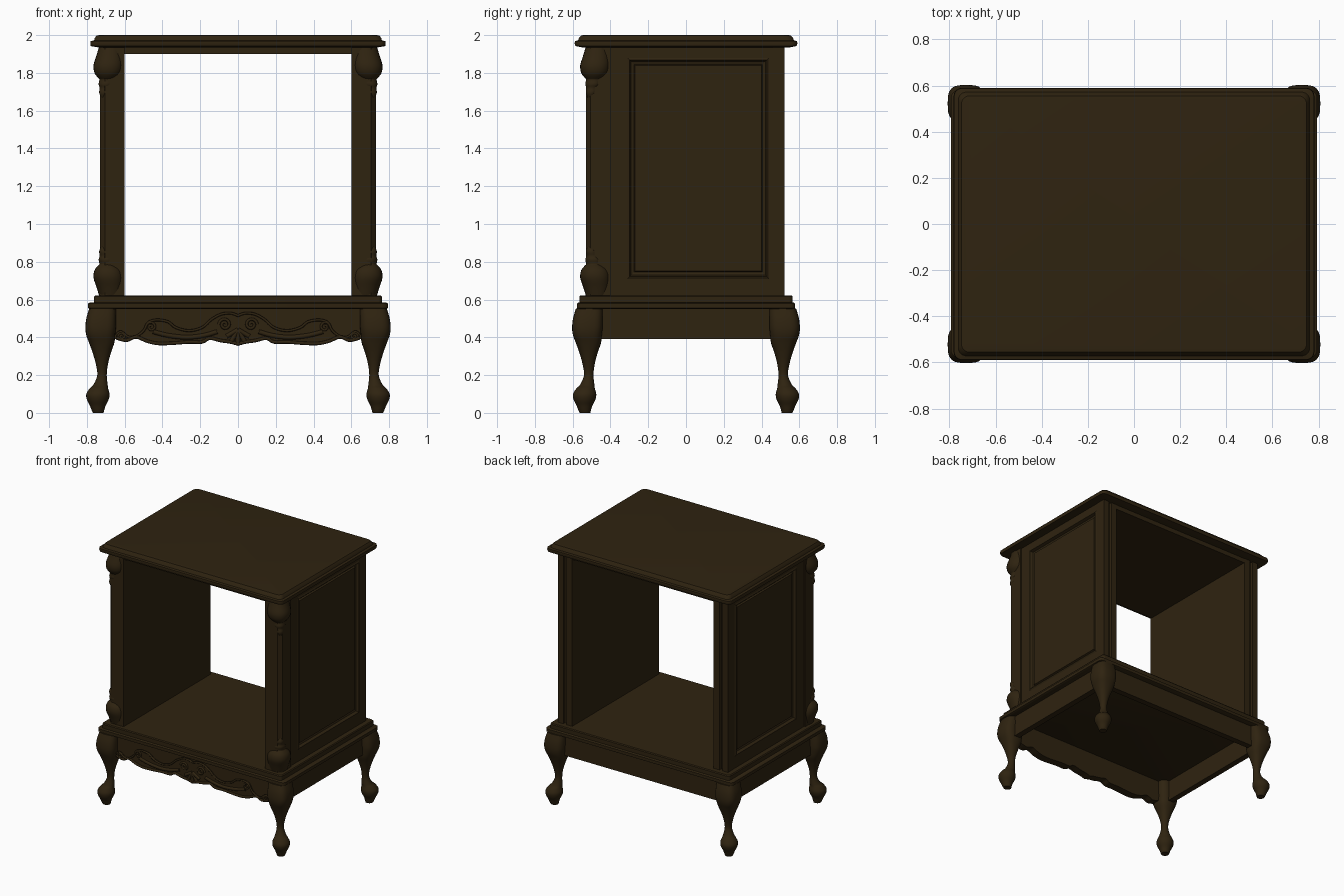
import bpy, bmesh, math

cube = bpy.data.objects.get("Cube")
if cube:
    bpy.data.objects.remove(cube)

WOOD = (0.028, 0.0168, 0.0052, 1)
mat = bpy.data.materials.new("dark walnut")
mat.use_nodes = True
mat.diffuse_color = WOOD
bsdf = next(n for n in mat.node_tree.nodes if n.type == 'BSDF_PRINCIPLED')
bsdf.inputs["Base Color"].default_value = WOOD
bsdf.inputs["Roughness"].default_value = 0.6


def finish(name, bm, angle=35):
    bmesh.ops.recalc_face_normals(bm, faces=bm.faces)
    me = bpy.data.meshes.new(name)
    bm.to_mesh(me)
    bm.free()
    me.materials.append(mat)
    ob = bpy.data.objects.new(name, me)
    bpy.context.collection.objects.link(ob)
    bpy.ops.object.select_all(action='DESELECT')
    ob.select_set(True)
    bpy.context.view_layer.objects.active = ob
    bpy.ops.object.shade_smooth_by_angle(angle=math.radians(angle))
    return ob


def loft(name, rings, angle=35):
    """Skin a stack of closed rings and cap both ends."""
    bm = bmesh.new()
    loops = [[bm.verts.new(p) for p in ring] for ring in rings]
    n = len(loops[0])
    for a, b in zip(loops, loops[1:]):
        for i in range(n):
            j = (i + 1) % n
            bm.faces.new((a[i], a[j], b[j], b[i]))
    bm.faces.new(loops[0])
    bm.faces.new(loops[-1])
    return finish(name, bm, angle)


def box(name, x0, x1, y0, y1, z0, z1):
    ring = lambda z: [(x0, y0, z), (x1, y0, z), (x1, y1, z), (x0, y1, z)]
    return loft(name, [ring(z0), ring(z1)])


def slab(name, profile, radius):
    """Round-cornered board; profile holds (half width, half depth, z)."""
    rings = []
    for hx, hy, z in profile:
        ring = []
        for k in range(4):
            for s in range(7):
                a = math.pi / 2 * (k + s / 6)
                cx = (hx - radius) * (1 if k in (0, 3) else -1)
                cy = (hy - radius) * (1 if k < 2 else -1)
                ring.append((cx + radius * math.cos(a), cy + radius * math.sin(a), z))
        rings.append(ring)
    return loft(name, rings)


def smooth_rows(rows, steps=4):
    """Catmull-Rom interpolation of rows of numbers."""
    out = []
    for i in range(len(rows) - 1):
        a, b = rows[max(i - 1, 0)], rows[i]
        c, d = rows[i + 1], rows[min(i + 2, len(rows) - 1)]
        for s in range(steps):
            t = s / steps
            out.append(tuple(
                0.5 * (2 * q + (r - p) * t + (2 * p - 5 * q + 4 * r - w) * t ** 2
                       + (3 * q - p - 3 * r + w) * t ** 3)
                for p, q, r, w in zip(a, b, c, d)))
    return out + [rows[-1]]


def corner_form(name, rows, sx, sy, power):
    """Turned corner piece; rows hold (z, inner x, outer x, squareness)."""
    rings = []
    for z, lo, hi in rows:
        c, r = (lo + hi) / 2, (hi - lo) / 2
        ring = []
        for k in range(24):
            a = math.tau * k / 24
            u, v = math.cos(a), math.sin(a)
            p = 2 / power(z)
            dx = r * math.copysign(abs(u) ** p, u)
            dy = r * math.copysign(abs(v) ** p, v)
            ring.append((sx * (c + dx), sy * (c - 0.205 + dy), z))
        rings.append(ring)
    return loft(name, rings, 45)


def plate(name, outline, y0, y1):
    return loft(name, [[(x, y, z) for x, z in outline] for y in (y0, y1)])


# Moulded top and plinth
slab("top_board", [(.74, .55, 1.935), (.78, .585, 1.942), (.782, .59, 1.955), (.78, .588, 1.968),
                   (.762, .572, 1.972), (.758, .566, 1.985), (.748, .556, 1.998),
                   (.735, .543, 2.0)], .035)
box("top_lining", -.61, .61, -.52, .52, 1.90, 1.94)
slab("plinth_lower", [(.785, .57, .55), (.794, .578, .555), (.794, .578, .578), (.785, .57, .584)], .03)
slab("plinth_upper", [(.762, .565, .584), (.762, .565, .615), (.757, .56, .622)], .02)

# Side walls with a moulded field, and chamfered front posts
PANEL = [(0, .72), (0, .72), (.012, .726), (.02, .705), (.035, .70), (.04, .712)]
for side, sx in (("left", 1), ("right", -1)):
    rings = [[(sx * .60, y, z) for y, z in ((-.41, .62), (.50, .62), (.50, 1.94), (-.41, 1.94))],
             [(sx * .72, y, z) for y, z in ((-.41, .62), (.50, .62), (.50, 1.94), (-.41, 1.94))]]
    for d, x in PANEL[1:]:
        y0, y1, z0, z1 = -.31 + d, .44 - d, .71 + d, 1.88 - d
        rings.append([(sx * x, y, z) for y, z in ((y0, z0), (y1, z0), (y1, z1), (y0, z1))])
    loft(side + "_wall", rings, 20)
    for part, x0, x1 in (("outer", .675, .722), ("inner", .60, .65)):
        box(f"{side}_back_{part}_stile", sx * x0, sx * x1, .46, .522, .62, 1.94)
    post = [(.60, -.53), (.705, -.53), (.73, -.505), (.73, -.40), (.60, -.40)]
    loft(side + "_front_post", [[(sx * x, y, z) for x, y in post] for z in (.62, 1.94)])

# Carved leaves at the ends of the front posts: (distance from end, inner, outer)
LEAF = [(0, .615, .735), (.05, .607, .75), (.10, .605, .765), (.14, .615, .76), (.165, .64, .742),
        (.175, .652, .734), (.20, .655, .738), (.22, .672, .732), (.245, .68, .735), (.27, .70, .725)]
for side, sx in (("left", 1), ("right", -1)):
    for end, base, direction, scale in (("upper", 1.94, -1, 1), ("lower", .62, 1, .96)):
        rows = [(base + direction * d * scale, lo, hi) for d, lo, hi in smooth_rows(LEAF, 3)]
        corner_form(f"{side}_{end}_leaf", rows, sx, -1, lambda z: 2.2)

# Cabriole legs with scroll feet: (z, inner, outer)
LEG = [(0, .712, .768), (.015, .708, .775), (.04, .70, .785), (.07, .685, .80), (.10, .68, .803),
       (.13, .688, .785), (.15, .69, .765), (.20, .695, .745), (.26, .688, .753), (.32, .672, .77),
       (.37, .655, .788), (.41, .65, .803), (.45, .646, .808), (.50, .645, .803), (.552, .645, .788)]
for side, sx in (("left", 1), ("right", -1)):
    for end, sy in (("front", -1), ("back", 1)):
        corner_form(f"{side}_{end}_leg", smooth_rows(LEG), sx, sy,
                    lambda z: 2 + 1.2 * min(1, max(0, (z - .25) / .2)))

# Plain aprons
for side, sx in (("left", 1), ("right", -1)):
    box(side + "_apron", sx * .70, sx * .745, -.46, .46, .392, .552)
box("back_apron", -.66, .66, .495, .54, .392, .552)


# Scalloped front apron with carved relief
def mirrored(half):
    return [(-x, z) for x, z in reversed(half) if x > 0] + half


LOWER = smooth_rows([(0, .357), (.04, .368), (.09, .375), (.15, .388), (.19, .368), (.26, .368),
                     (.34, .362), (.42, .36), (.48, .372), (.54, .395), (.59, .377), (.645, .39)])
CREST = smooth_rows([(0, .515), (.04, .528), (.09, .522), (.14, .495), (.19, .452), (.26, .435),
                     (.33, .452), (.37, .482), (.43, .492), (.475, .478), (.50, .435), (.54, .405),
                     (.58, .402), (.62, .43), (.645, .412)])
plate("front_apron", mirrored(LOWER) + [(.66, .552), (-.66, .552)], -.495, -.535)
plate("carved_relief", mirrored(LOWER) + mirrored(CREST)[::-1], -.53, -.55)


def bead(name, pts, radius, y=-.55):
    """Raised carved rib following a path across the apron."""
    cu = bpy.data.curves.new(name, 'CURVE')
    cu.dimensions = '3D'
    cu.bevel_depth = radius
    cu.bevel_resolution = 2
    cu.use_fill_caps = True
    sp = cu.splines.new('POLY')
    sp.points.add(len(pts) - 1)
    for p, (x, z) in zip(sp.points, pts):
        p.co = (x, y, z, 1)
    cu.materials.append(mat)
    bpy.context.collection.objects.link(bpy.data.objects.new(name, cu))


def spiral(x, z, r, turns, flip):
    n = 24
    return [(x + flip * r * (1 - .75 * i / n) * math.cos(math.tau * turns * i / n),
             z + r * (1 - .75 * i / n) * math.sin(math.tau * turns * i / n)) for i in range(n + 1)]


bead("relief_crest_rib", mirrored(CREST), .007)
bead("relief_lower_rib", mirrored([(x, z + .007) for x, z in LOWER]), .009)
for side, s in (("left", 1), ("right", -1)):
    bead(side + "_rosette", spiral(s * .07, .468, .032, 1.5, s), .008)
    bead(side + "_scroll", spiral(s * .46, .455, .028, 1.3, s), .007)
    bead(side + "_end_scroll", spiral(s * .615, .405, .02, 1.3, s), .007)
    sweep = smooth_rows([(s * .11, .43), (s * .18, .41), (s * .27, .40), (s * .37, .41), (s * .45, .43)])
    bead(side + "_acanthus_stem", sweep, .012)

# Central shell of fanned ribs
for i in range(5):
    a = math.radians(-150 + 30 * i)
    bead(f"shell_rib_{i + 1}", [(0, .44), (.07 * math.cos(a), .44 + .07 * math.sin(a))], .012)
